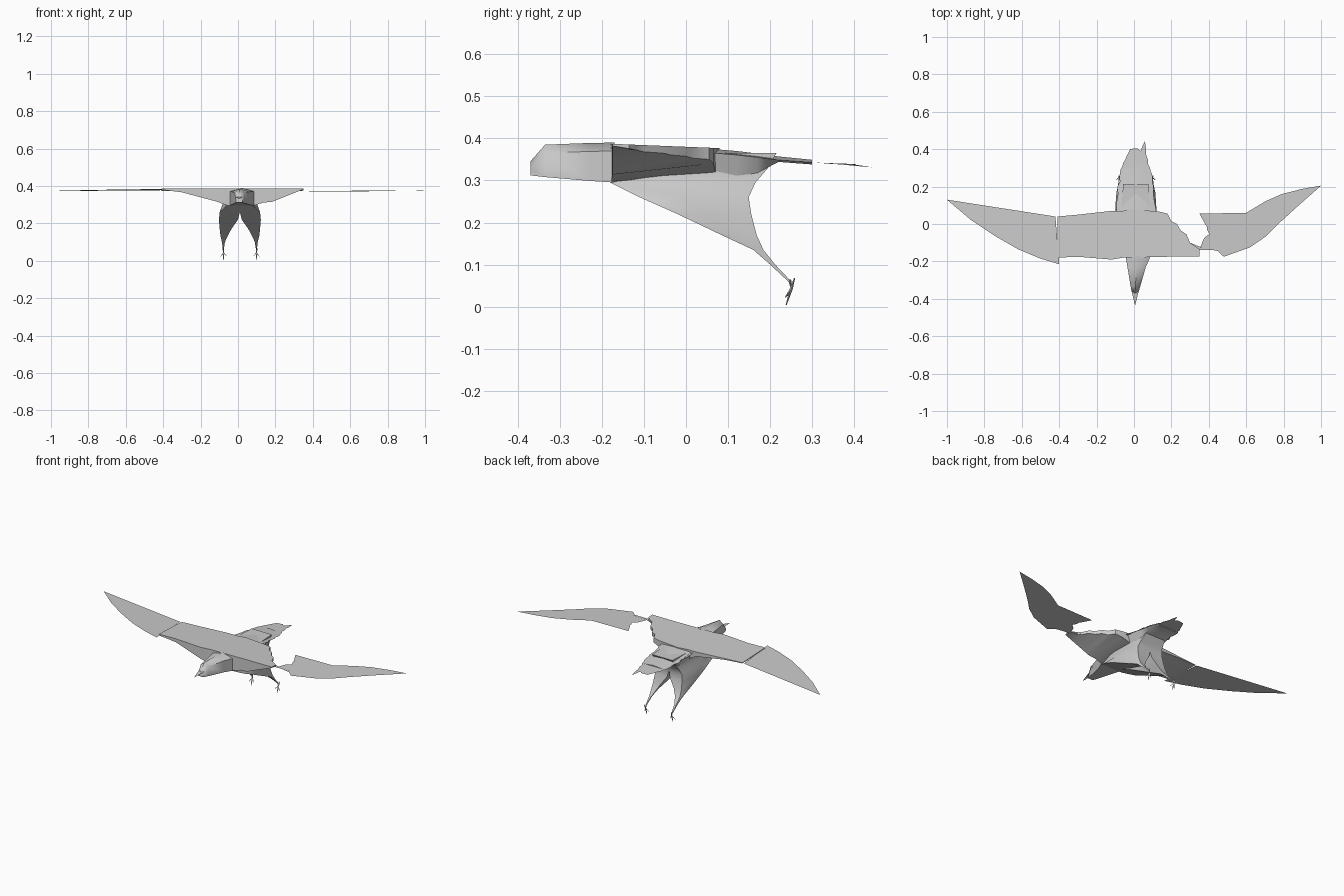
import bpy, bmesh, math, random
from mathutils import Vector

random.seed(4)
cube = bpy.data.objects.get("Cube")
if cube:
    bpy.data.objects.remove(cube)

grey = bpy.data.materials.new("plain grey")
grey.use_nodes = True
colour = (0.6, 0.6, 0.6, 1)
grey.diffuse_color = colour
grey.node_tree.nodes["Principled BSDF"].inputs["Base Color"].default_value = colour
CX = 0.01  # body centre line


def finish(name, bm, angle=40):
    bmesh.ops.recalc_face_normals(bm, faces=bm.faces)
    mesh = bpy.data.meshes.new(name)
    bm.to_mesh(mesh)
    bm.free()
    mesh.materials.append(grey)
    obj = bpy.data.objects.new(name, mesh)
    bpy.context.collection.objects.link(obj)
    bpy.ops.object.select_all(action="DESELECT")
    obj.select_set(True)
    bpy.context.view_layer.objects.active = obj
    bpy.ops.object.shade_smooth_by_angle(angle=math.radians(angle))
    return obj


def loft(name, sections, angle=40):
    """Skin a row of equal-sized rings and cap both ends."""
    bm = bmesh.new()
    rings = [[bm.verts.new(p) for p in s] for s in sections]
    n = len(rings[0])
    for a, b in zip(rings, rings[1:]):
        for i in range(n):
            j = (i + 1) % n
            bm.faces.new((a[i], a[j], b[j], b[i]))
    bm.faces.new(rings[0])
    bm.faces.new(rings[-1])
    return finish(name, bm, angle)


def torn(points, steps=4, size=0.008):
    """Roughen a broken edge between the given points."""
    out = []
    for a, b in zip(points, points[1:]):
        for k in range(steps):
            p = Vector(a).lerp(Vector(b), k / steps)
            out.append((p.x + random.uniform(-size, size),
                        p.y + random.uniform(-size, size)))
    return out + [points[-1]]


def sheet(name, outline, height):
    """Thin feather sheet whose height is a function of x and y."""
    bm = bmesh.new()
    face = bm.faces.new([bm.verts.new((x, y, height(x, y))) for x, y in outline])
    face.normal_update()
    if face.normal.z < 0:
        face.normal_flip()
    bmesh.ops.triangulate(bm, faces=[face])
    mesh_obj = finish(name, bm)
    if mesh_obj.data.polygons[0].normal.z < 0:
        mesh_obj.data.flip_normals()
    return mesh_obj


def wing_height(x, y):
    return 0.38 - 0.04 * y


# Inner wings: wedge sections (x, front, rear, front bottom z, rear bottom z)
def inner_wing(name, rows):
    loft(name, [[(x, f, wing_height(x, f)), (x, r, wing_height(x, r)),
                 (x, r, rb), (x, f, fb)] for x, f, r, fb, rb in rows])


inner_wing("right_inner_wing", [
    (0.0, -0.18, 0.08, 0.295, 0.32), (-0.06, -0.18, 0.07, 0.297, 0.32),
    (-0.12, -0.19, 0.07, 0.318, 0.35), (-0.30, -0.175, 0.05, 0.366, 0.37),
    (-0.41, -0.18, 0.04, 0.38, 0.374)])
edge = [(0.18, 0.055), (0.20, 0.015), (0.23, 0.0), (0.25, -0.035),
        (0.28, -0.055), (0.30, -0.10), (0.33, -0.12), (0.35, -0.135)]
inner_wing("left_inner_wing", [
    (0.0, -0.18, 0.08, 0.295, 0.32), (0.09, -0.177, 0.07, 0.297, 0.32),
    (0.14, -0.176, 0.065, 0.312, 0.34)] +
    [(x, -0.175, r, 0.306 + 0.4 * (x - 0.16), 0.35 + 0.15 * (x - 0.18))
     for x, r in edge])

# Outer wings
sheet("right_outer_wing",
      [(-0.42, 0.04), (-0.71, 0.085), (-1.0, 0.13), (-0.87, 0.02),
       (-0.75, -0.06), (-0.62, -0.135), (-0.5, -0.185), (-0.40, -0.215)],
      lambda x, y: 0.377 - 0.03 * y)
sheet("left_outer_wing",
      [(0.35, 0.055), (0.60, 0.06), (0.70, 0.12), (0.79, 0.16), (0.9, 0.188),
       (1.0, 0.205), (0.87, 0.09), (0.76, -0.01), (0.70, -0.07),
       (0.62, -0.125), (0.48, -0.175)] +
      torn([(0.45, -0.14), (0.35, -0.125), (0.37, -0.09), (0.40, -0.05),
            (0.38, 0.0)], 3, 0.005),
      lambda x, y: 0.373 + 0.02 * y)
# Frayed strip holding the broken wing
sheet("broken_wing_strip", [(0.30, -0.10), (0.36, -0.125), (0.45, -0.125),
                            (0.44, -0.14), (0.34, -0.14), (0.30, -0.15)],
      lambda x, y: 0.374)

# Head and beak: sections (y, left x, right x, bottom, top)
loft("head", [[(a, y, lo), (b, y, lo), (b, y, hi - 0.02),
               ((a + b) / 2, y, hi), (a, y, hi - 0.02)]
              for y, a, b, lo, hi in [
                  (-0.17, -0.045, 0.09, 0.295, 0.39),
                  (-0.23, -0.035, 0.063, 0.299, 0.389),
                  (-0.335, -0.018, 0.033, 0.308, 0.385),
                  (-0.37, -0.011, 0.023, 0.312, 0.345)]], 50)
sheet("beak", [(-0.013, -0.36), (0.025, -0.36), (0.006, -0.435)],
      lambda x, y: 0.34 + 0.15 * (y + 0.37))

# Tail with a torn tip, and the rump that carries it
left_side = torn([(0.115, 0.07), (0.10, 0.20), (0.09, 0.28), (0.065, 0.37)], 4, 0.006)
tip = [(0.065, 0.40), (0.058, 0.443), (0.045, 0.415), (0.035, 0.39), (0.02, 0.405)]
right_side = torn([(-0.015, 0.40), (-0.05, 0.35), (-0.07, 0.29), (-0.085, 0.2),
                   (-0.095, 0.07)], 3, 0.005)
sheet("tail", left_side + tip + right_side,
      lambda x, y: 0.376 - 0.105 * (y - 0.07) - 0.12 * abs(x - CX))
loft("rump", [[(CX - w, y, hi - 0.1 * w), (CX, y, hi), (CX + w, y, hi - 0.1 * w),
               (CX + w * 0.8, y, lo), (CX - w * 0.8, y, lo)]
              for y, w, lo, hi in [(0.0, 0.09, 0.31, 0.38), (0.12, 0.095, 0.31, 0.37),
                                   (0.17, 0.09, 0.318, 0.364), (0.22, 0.085, 0.344, 0.357),
                                   (0.30, 0.06, 0.338, 0.349)]])

# Body halves running down into thighs: (z, front, back, inner, outer)
half_body = [(0.365, -0.175, 0.215, 0.0, 0.085), (0.33, -0.18, 0.195, 0.0, 0.085),
             (0.295, -0.18, 0.165, 0.0, 0.095), (0.26, -0.11, 0.149, 0.0, 0.108),
             (0.22, -0.02, 0.155, 0.01, 0.112), (0.17, 0.085, 0.168, 0.045, 0.108),
             (0.135, 0.16, 0.184, 0.064, 0.104), (0.10, 0.20, 0.212, 0.08, 0.096),
             (0.06, 0.243, 0.25, 0.086, 0.091)]


def leg_ring(s, z, f, b, i, o):
    # the front corner is narrower high on the chest
    front = min(o, 0.07) if z > 0.28 else o
    return [(CX + s * x, y, z) for x, y in
            [(i, f), (front, f), (o, f + (b - f) * 0.35), (o * 0.8 + i * 0.2, b), (i, b)]]


toes = [(0.0, 0.238, 0.004), (0.016, 0.236, 0.022), (-0.016, 0.24, 0.025),
        (0.004, 0.258, 0.068)]
for s, side in ((1, "left"), (-1, "right")):
    loft(side + "_body_and_leg", [leg_ring(s, *row) for row in half_body], 50)
    ankle = CX + s * 0.088
    # shank then splayed claws, as tapered prisms
    paths = [("shank", (ankle, 0.246, 0.065), (ankle, 0.251, 0.04))]
    paths += [("claw_%d" % (k + 1), (ankle, 0.25, 0.042), (ankle + s * x, y, z))
              for k, (x, y, z) in enumerate(toes)]
    for part, a, b in paths:
        loft(side + "_" + part, [
            [(p[0] + r * math.cos(t * 2.094), p[1] + r * math.sin(t * 2.094), p[2])
             for t in range(3)] for p, r in ((a, 0.0045), (b, 0.0015))])
